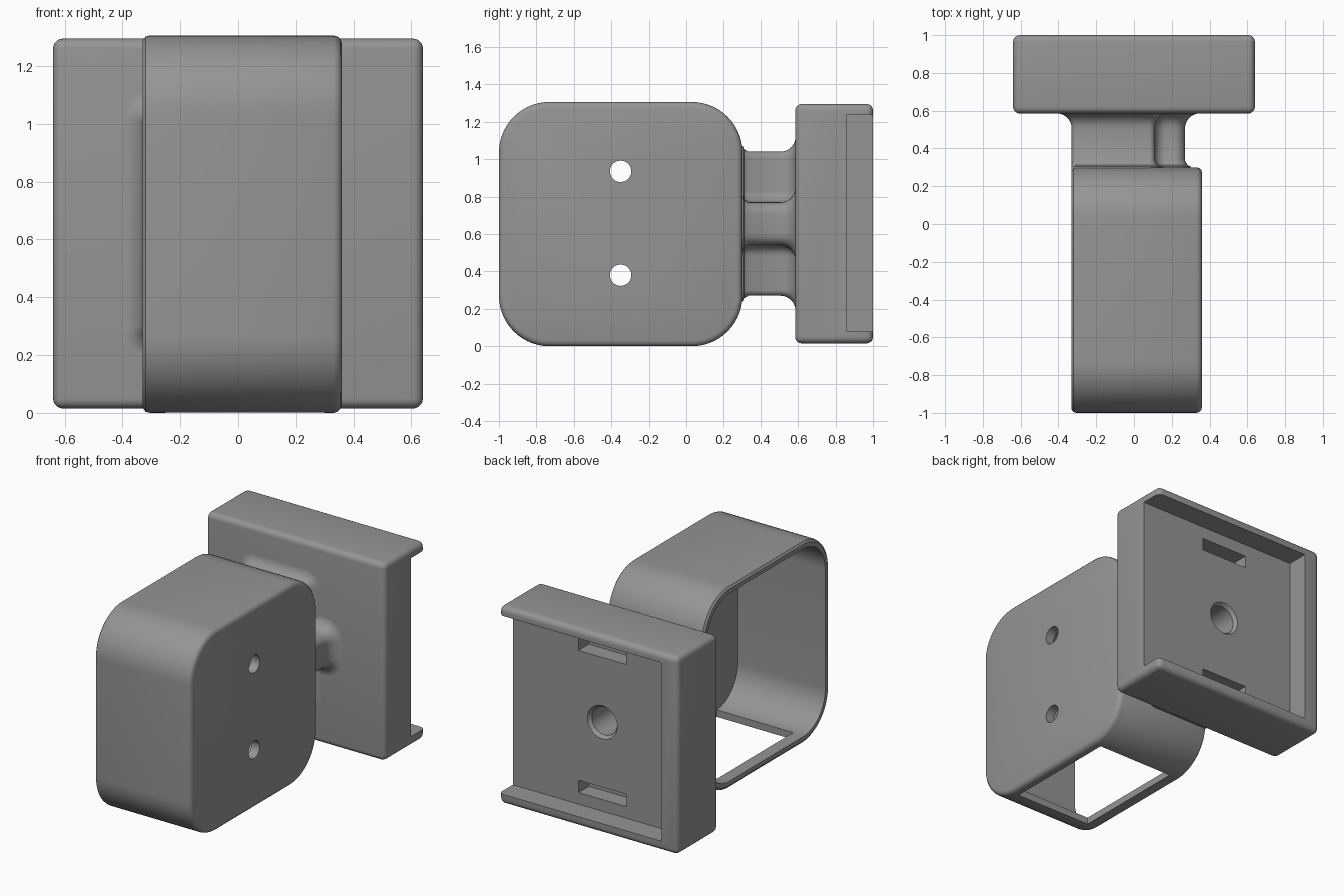
import bpy, bmesh, math
from mathutils import Vector

if "Cube" in bpy.data.objects:
    bpy.data.objects.remove(bpy.data.objects["Cube"])

grey = bpy.data.materials.new("mid_grey")
grey.diffuse_color = (0.3, 0.3, 0.3, 1)
grey.use_nodes = True
grey.node_tree.nodes["Principled BSDF"].inputs["Base Color"].default_value = grey.diffuse_color


def finish(name, bm):
    bmesh.ops.recalc_face_normals(bm, faces=bm.faces)
    me = bpy.data.meshes.new(name)
    bm.to_mesh(me)
    bm.free()
    ob = bpy.data.objects.new(name, me)
    bpy.context.collection.objects.link(ob)
    me.materials.append(grey)
    return ob


def loft(name, rings):
    """Skin a list of equal-length closed rings and cap both ends."""
    bm = bmesh.new()
    vs = [[bm.verts.new(p) for p in r] for r in rings]
    n = len(rings[0])
    for a, b in zip(vs, vs[1:]):
        for i in range(n):
            j = (i + 1) % n
            bm.faces.new((a[i], a[j], b[j], b[i]))
    bm.faces.new(vs[0])
    bm.faces.new(vs[-1])
    return finish(name, bm)


def box(name, lo, hi, bevel=0.0):
    bm = bmesh.new()
    bmesh.ops.create_cube(bm, size=1)
    for v in bm.verts:
        v.co = [(a + b) / 2 + c * (b - a) for a, b, c in zip(lo, hi, v.co)]
    if bevel:
        bmesh.ops.bevel(bm, geom=bm.edges[:], offset=bevel, segments=5,
                        profile=0.5, affect='EDGES')
    return finish(name, bm)


def rod(name, axis, centre, start, end, r1, r2):
    """Round cutter along x or y, with a radius at each end."""
    rings = []
    for t, r in ((start, r1), (end, r2)):
        ring = []
        for i in range(40):
            a = math.tau * i / 40
            u, w = centre[0] + r * math.cos(a), centre[1] + r * math.sin(a)
            ring.append((t, u, w) if axis == 'x' else (u, t, w))
        rings.append(ring)
    return loft(name, rings)


def cut(ob, cutter):
    m = ob.modifiers.new("cut", 'BOOLEAN')
    m.operation, m.solver, m.object = 'DIFFERENCE', 'EXACT', cutter
    bpy.context.view_layer.objects.active = ob
    bpy.ops.object.modifier_apply(modifier=m.name)
    bpy.data.objects.remove(cutter)


def rounded_outline(corners, steps=10):
    """Closed 2D outline with each corner (u, w, radius) filleted."""
    out = []
    n = len(corners)
    for i, (u, w, r) in enumerate(corners):
        p = Vector((u, w))
        a = (Vector(corners[i - 1][:2]) - p).normalized()
        b = (Vector(corners[(i + 1) % n][:2]) - p).normalized()
        half = a.angle(b) / 2
        c = p + (a + b).normalized() * (r / math.sin(half))
        s = p + a * (r / math.tan(half)) - c
        sweep = (p + b * (r / math.tan(half)) - c).angle_signed(s)
        for k in range(steps + 1):
            t = sweep * k / steps
            out.append(c + Vector((s.x * math.cos(t) - s.y * math.sin(t),
                                   s.x * math.sin(t) + s.y * math.cos(t))))
    return out


# Cup: rounded square shell, open on the left, closed on the right
def cup_ring(x, inset):
    hy, hz, r = 0.65 - inset, 0.653 - inset, 0.27 - inset
    pts = rounded_outline([(-hy, -hz, r), (hy, -hz, r), (hy, hz, r), (-hy, hz, r)], 14)
    return [(x, p.x - 0.35, p.y + 0.653) for p in pts]


cup = loft("cup", [cup_ring(x, i) for x, i in (
    (0.36, 0.03), (0.356, 0.015), (0.345, 0.004), (0.33, 0), (-0.305, 0),
    (-0.32, 0.004), (-0.33, 0.018), (-0.33, 0.045), (0.30, 0.045))])
for z in (0.38, 0.935):
    cut(cup, rod("wall_hole", 'x', (-0.35, z), 0.2, 0.5, 0.057, 0.057))
cut(cup, box("floor_opening", (-0.25, -0.74, -0.1), (0.30, 0.04, 0.15)))

# Mounting plate: open-ended tray with two slots and a centre bore
plate = box("mounting_plate", (-0.64, 0.585, 0.015), (0.64, 1.0, 1.295), 0.035)
cut(plate, box("tray", (-0.525, 0.857, 0.08), (0.8, 1.2, 1.235)))
for z in (0.195, 1.115):
    cut(plate, box("slot", (-0.17, 0.75, z - 0.04), (0.17, 0.9, z + 0.04)))
cut(plate, rod("bore", 'y', (0, 0.655), 0.62, 0.87, 0.09, 0.09))
cut(plate, rod("bore_chamfer", 'y', (0, 0.655), 0.835, 0.88, 0.09, 0.125))

# Neck: block with a raised central rib on the right, flared into cup and plate
section = rounded_outline([
    (-0.33, 0.27, 0.03), (0.11, 0.27, 0.03), (0.11, 0.54, 0.06), (0.27, 0.54, 0.06),
    (0.27, 0.77, 0.06), (0.11, 0.77, 0.06), (0.11, 1.04, 0.03), (-0.33, 1.04, 0.03)], 6)


def neck_ring(y, grow, left_grow):
    ring = []
    n = len(section)
    for i, p in enumerate(section):
        t = section[(i + 1) % n] - section[i - 1]
        q = p + Vector((t.y, -t.x)).normalized() * grow
        ring.append((max(q.x, -0.33 - left_grow), y, q.y))
    return ring


flare = [(0.27, 0.03, 0), (0.305, 0.03, 0), (0.312, 0.014, 0), (0.335, 0, 0)]
for k in range(9):
    a = math.pi / 2 * k / 8
    g = 0.08 * (1 - math.cos(a))
    flare.append((0.506 + 0.08 * math.sin(a), g, g))
flare.append((0.60, 0.08, 0.08))
neck = loft("neck", [neck_ring(*f) for f in flare])

# Smooth shading with crisp edges
for ob in (cup, plate, neck):
    bpy.ops.object.select_all(action='DESELECT')
    ob.select_set(True)
    bpy.context.view_layer.objects.active = ob
    bpy.ops.object.shade_smooth_by_angle(angle=math.radians(32))
